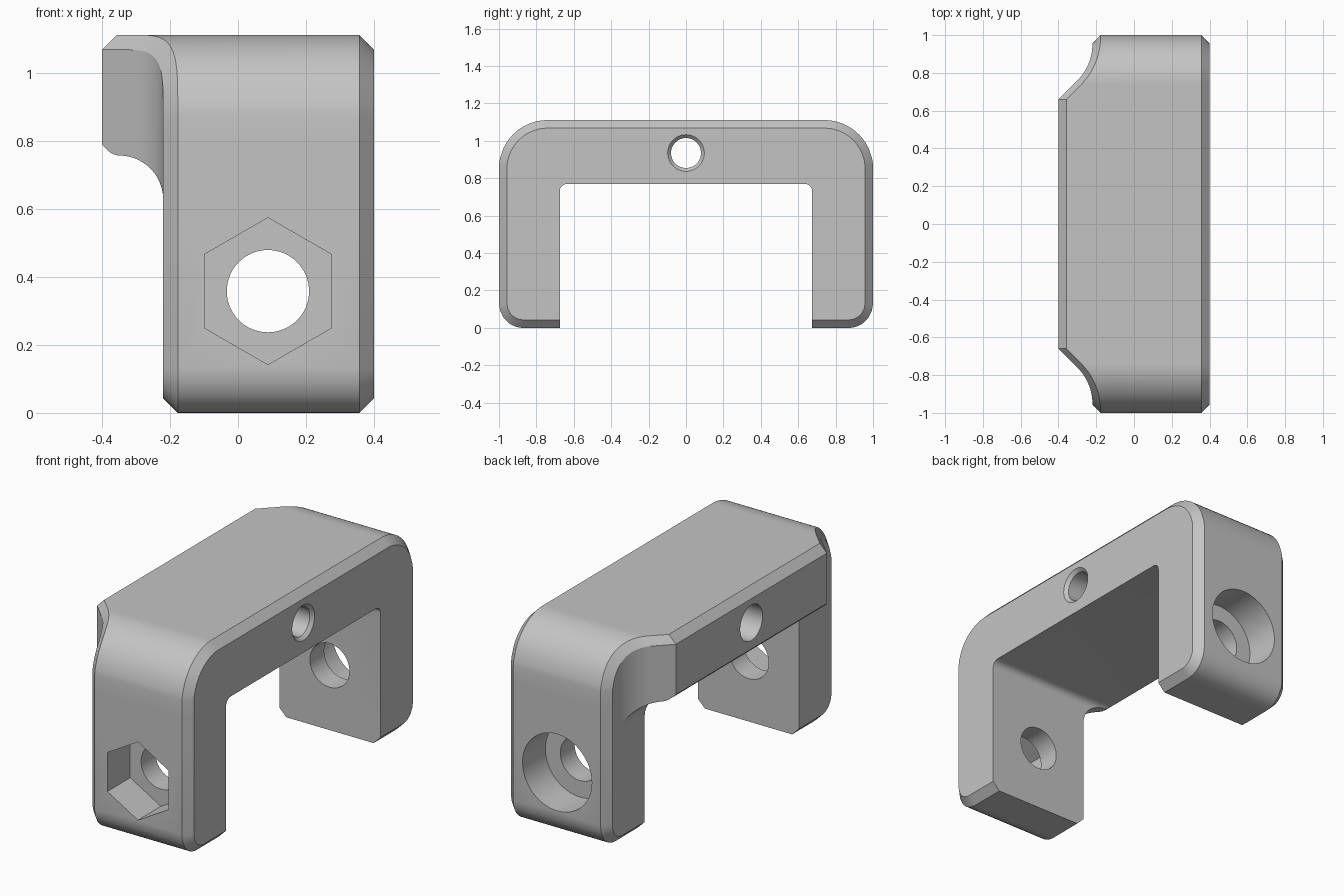
import bpy, bmesh, math
from mathutils import Matrix

if "Cube" in bpy.data.objects:
    bpy.data.objects.remove(bpy.data.objects["Cube"])

grey = bpy.data.materials.new("plain grey")
grey.diffuse_color = (0.55, 0.55, 0.55, 1)
grey.use_nodes = True
grey.node_tree.nodes["Principled BSDF"].inputs["Base Color"].default_value = grey.diffuse_color
CH = 0.043          # chamfer size
N = 24


def add_object(bm, name):
    bmesh.ops.recalc_face_normals(bm, faces=bm.faces[:])
    me = bpy.data.meshes.new(name)
    bm.to_mesh(me)
    bm.free()
    ob = bpy.data.objects.new(name, me)
    me.materials.append(grey)
    bpy.context.collection.objects.link(ob)
    return ob


def step_y(x):      # plan curve of the raised middle: diagonal, then cove
    if x < -0.3:
        return 0.66 + x + 0.4
    return 0.953 - math.sqrt(max(0, 0.273 ** 2 - (x + 0.493) ** 2))


def step_z(x):      # side curve under the raised middle
    if x < -0.35:
        return 0.757 + 0.033 * ((-0.35 - x) / 0.05) ** 2
    return 0.627 + math.sqrt(max(0, 0.13 ** 2 - (x + 0.35) ** 2))


def rim(y, top):    # inset outline: height and outward direction
    cy, cz, r, s = (0.74, 0.85, 0.218, 1) if top else (0.87, 0.13, 0.087, -1)
    a = math.acos(max(0, min(1, (y - cy) / r))) if y > cy else math.pi / 2
    return cz + s * r * math.sin(a), (math.cos(a), s * math.sin(a))


# Half of the body: stepped face grid, chamfers, outer skin, flat face
xs = [-0.22 - 0.18 * (1 - math.cos(i / N * math.pi / 2)) for i in range(N + 1)]
cols = [(0.0, -0.4)] + [(step_y(x), x) for x in reversed(xs)] + [(0.957, -0.22)]
rows = [(step_z(x), x) for x in xs]
bm = bmesh.new()
grid = []
for y, fx in cols:
    pts = [(rim(y, False)[0], -0.22)] + rows + [(rim(y, True)[0], -0.4)]
    grid.append([bm.verts.new((max(fx, gx), y, z)) for z, gx in pts])
for a, b in zip(grid, grid[1:]):
    for j in range(len(a) - 1):
        bm.faces.new((a[j], b[j], a[j + 1]))
        bm.faces.new((b[j], b[j + 1], a[j + 1]))
edge = [(c[0], rim(c[0].co.y, False)[1]) for c in grid]
edge += [(v, (1, 0)) for v in grid[-1][1:-1]]
edge += [(c[-1], rim(c[0].co.y, True)[1]) for c in reversed(grid)]
rings = [[v for v, d in edge], [], [], []]
for v, d in edge:
    x, y, z = v.co
    oy, oz = y + CH * d[0], z + CH * d[1]
    if y == 0:
        oy = 0
    rings[1].append(bm.verts.new((x + CH, oy, oz)))
    rings[2].append(bm.verts.new((0.4 - CH, oy, oz)))
    rings[3].append(bm.verts.new((0.4, y, z)))
for a, b in zip(rings, rings[1:]):
    for i in range(len(a) - 1):
        bm.faces.new((a[i], a[i + 1], b[i + 1], b[i]))
bm.faces.new(rings[3])

# Mirror to the full body
dup = bmesh.ops.duplicate(bm, geom=bm.verts[:] + bm.edges[:] + bm.faces[:])
for v in dup["geom"]:
    if isinstance(v, bmesh.types.BMVert):
        v.co.y *= -1
bmesh.ops.remove_doubles(bm, verts=bm.verts[:], dist=1e-5)
body = add_object(bm, "bracket_body")


def rod(name, axis, centre, r1, r2, length, sides=64):
    bm = bmesh.new()
    rot = Matrix.Rotation(math.pi / 2, 4, 'Y' if axis == 'X' else 'X')
    bmesh.ops.create_cone(bm, cap_ends=True, segments=sides, radius1=r1,
                          radius2=r2, depth=length,
                          matrix=Matrix.Translation(centre) @ rot)
    return add_object(bm, name)


def opening():
    pts = [(-0.675, -0.5), (0.675, -0.5)]
    for s, a0 in ((1, 0), (-1, 90)):
        for i in range(9):
            a = math.radians(a0 + i * 11.25)
            pts.append((s * 0.635 + 0.04 * math.cos(a), 0.73 + 0.04 * math.sin(a)))
    bm = bmesh.new()
    f = bm.faces.new([bm.verts.new((-1, y, z)) for y, z in pts])
    ext = bmesh.ops.extrude_face_region(bm, geom=[f])["geom"]
    bmesh.ops.translate(bm, vec=(2, 0, 0),
                        verts=[g for g in ext if isinstance(g, bmesh.types.BMVert)])
    return add_object(bm, "opening_cutter")


# Opening, cross bolt hole with nut pocket and head recess, stepped bore
cutters = [
    opening(),
    rod("bolt_hole_cutter", 'Y', (0.088, 0, 0.358), 0.121, 0.121, 3),
    rod("nut_pocket_cutter", 'Y', (0.088, -1, 0.358), 0.216, 0.216, 0.4, 6),
    rod("head_recess_cutter", 'Y', (0.088, 1, 0.358), 0.212, 0.212, 0.4),
    rod("bore_cutter", 'X', (0, 0, 0.935), 0.08, 0.08, 2),
    rod("wide_bore_cutter", 'X', (-0.2, 0, 0.935), 0.098, 0.098, 0.8),
    rod("countersink_cutter", 'X', (0.4, 0, 0.935), 0.078, 0.118, 0.04),
]
# Point the nut pocket's corners up and down
nut = cutters[2].data
if max(v.co.z for v in nut.vertices) - 0.358 < 0.2:
    nut.transform(Matrix.Translation((0.088, 0, 0.358))
                  @ Matrix.Rotation(math.pi / 6, 4, 'Y')
                  @ Matrix.Translation((-0.088, 0, -0.358)))

bpy.context.view_layer.objects.active = body
body.select_set(True)
for c in cutters:
    m = body.modifiers.new(c.name, 'BOOLEAN')
    m.operation, m.solver, m.object = 'DIFFERENCE', 'EXACT', c
    bpy.ops.object.modifier_apply(modifier=m.name)
for c in cutters:
    bpy.data.objects.remove(c)
bpy.ops.object.shade_smooth_by_angle(angle=math.radians(25))
